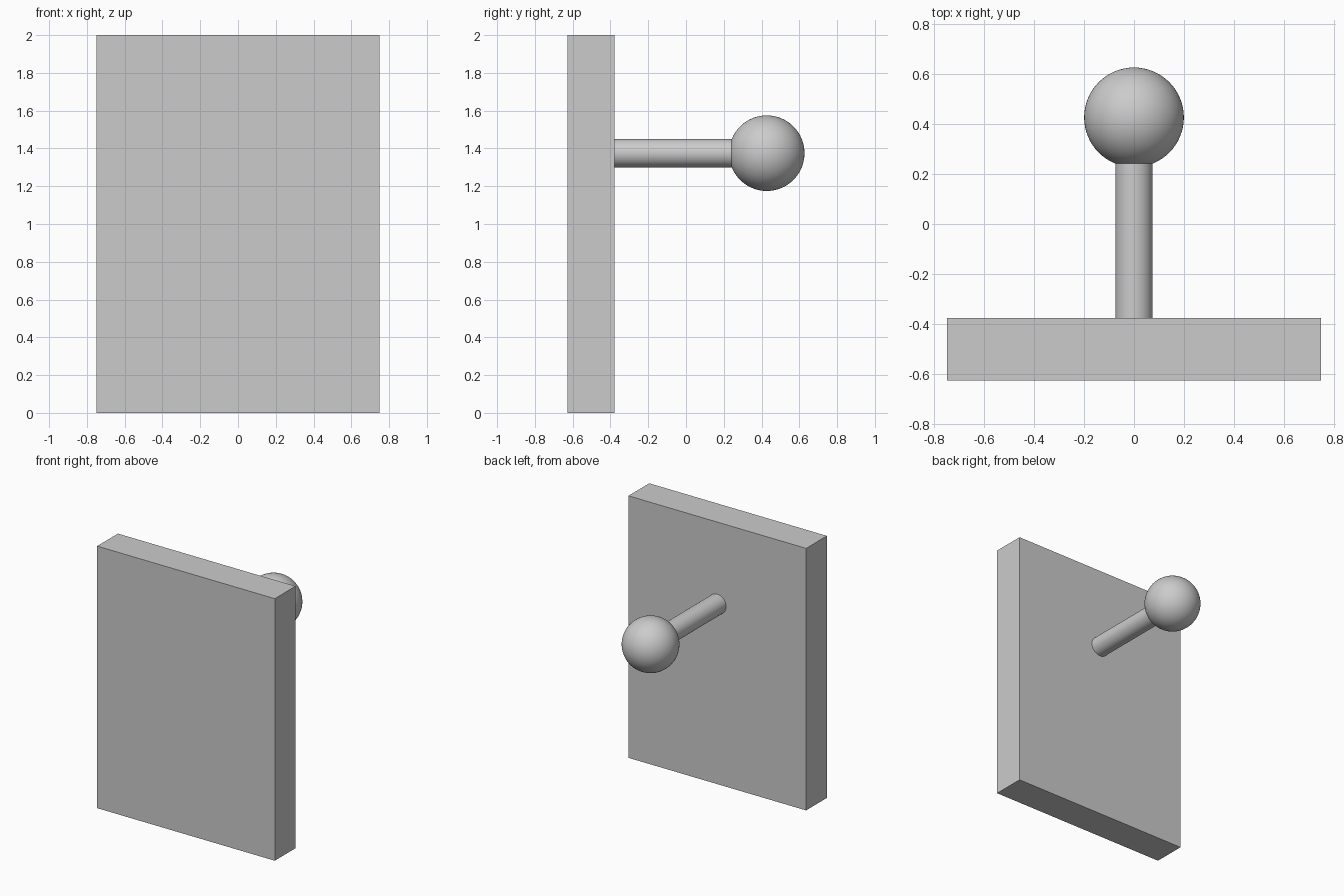
import bpy
import math

default = bpy.data.objects.get("Cube")
if default:
    bpy.data.objects.remove(default, do_unlink=True)

# Single grey material
grey = bpy.data.materials.new("plain grey")
grey.use_nodes = True
COLOUR = (0.6, 0.6, 0.6, 1)
grey.diffuse_color = COLOUR
grey.node_tree.nodes["Principled BSDF"].inputs["Base Color"].default_value = COLOUR

PLATE_BACK = -0.3775
BALL_Y = 0.4275
KNOB_Z = 1.375


def finish(name, smooth=False):
    part = bpy.context.object
    part.name = name
    part.data.materials.append(grey)
    bpy.ops.object.transform_apply(location=False, rotation=True, scale=True)
    if smooth:
        bpy.ops.object.shade_smooth_by_angle(angle=math.radians(40))
    return part


# Upright rectangular plate
bpy.ops.mesh.primitive_cube_add(size=1, location=(0, PLATE_BACK - 0.125, 1))
bpy.context.object.scale = (1.5, 0.25, 2)
finish("plate")

# Round rod from the plate into the ball
rod_end = BALL_Y - 0.15
bpy.ops.mesh.primitive_cylinder_add(
    vertices=64, radius=0.075, depth=rod_end - PLATE_BACK,
    location=(0, (rod_end + PLATE_BACK) / 2, KNOB_Z),
    rotation=(math.pi / 2, 0, 0))
finish("rod", smooth=True)

# Ball knob at the end of the rod
bpy.ops.mesh.primitive_uv_sphere_add(
    segments=64, ring_count=32, radius=0.2,
    location=(0, BALL_Y, KNOB_Z), rotation=(math.pi / 2, 0, 0))
finish("ball_knob", smooth=True)
